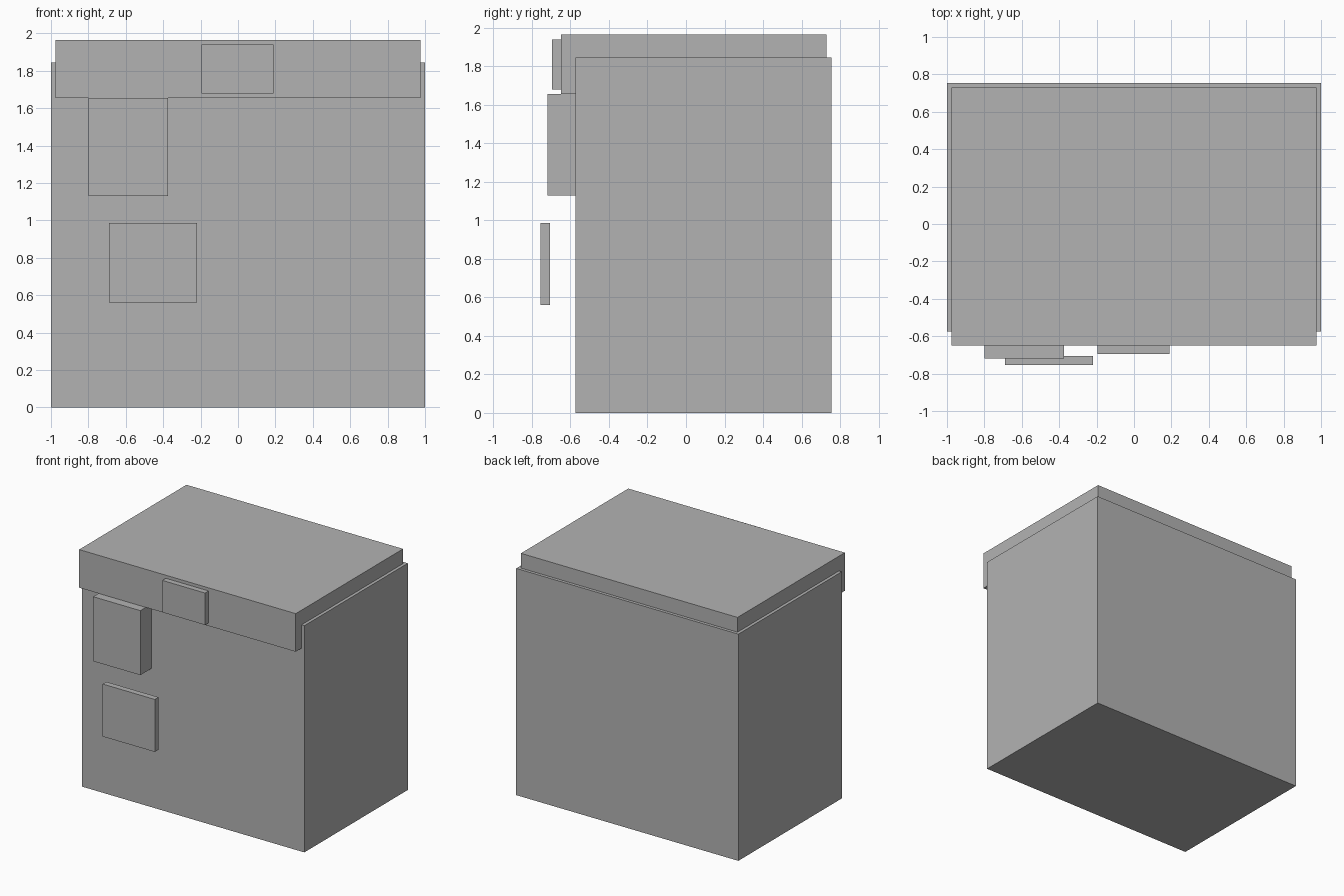
import bpy
import bmesh
from mathutils import Matrix, Vector

if "Cube" in bpy.data.objects:
    bpy.data.objects.remove(bpy.data.objects["Cube"])

grey = bpy.data.materials.new("plain grey")
grey.diffuse_color = (0.45, 0.45, 0.45, 1)
grey.use_nodes = True
grey.node_tree.nodes["Principled BSDF"].inputs["Base Color"].default_value = grey.diffuse_color


def box(name, x, y, z):
    """Box spanning the given (min, max) ranges."""
    low, high = (Vector(p) for p in zip(x, y, z))
    bm = bmesh.new()
    place = Matrix.Translation((low + high) / 2) @ Matrix.Diagonal((*(high - low), 1))
    bmesh.ops.create_cube(bm, size=1, matrix=place)
    mesh = bpy.data.meshes.new(name)
    bm.to_mesh(mesh)
    bm.free()
    mesh.materials.append(grey)
    obj = bpy.data.objects.new(name, mesh)
    bpy.context.collection.objects.link(obj)


# Main cabinet
box("body", (-1, 1), (-0.575, 0.755), (0, 1.845))
# Raised lid overhanging the front
box("lid", (-0.975, 0.975), (-0.65, 0.73), (1.655, 1.965))
# Plate centred on the lid front
box("lid_plate", (-0.195, 0.19), (-0.695, -0.65), (1.68, 1.94))
# Block on the body just under the lid
box("front_block", (-0.80, -0.375), (-0.72, -0.575), (1.13, 1.655))
# Thin panel standing off the body
box("hanging_panel", (-0.69, -0.22), (-0.755, -0.707), (0.56, 0.987))
